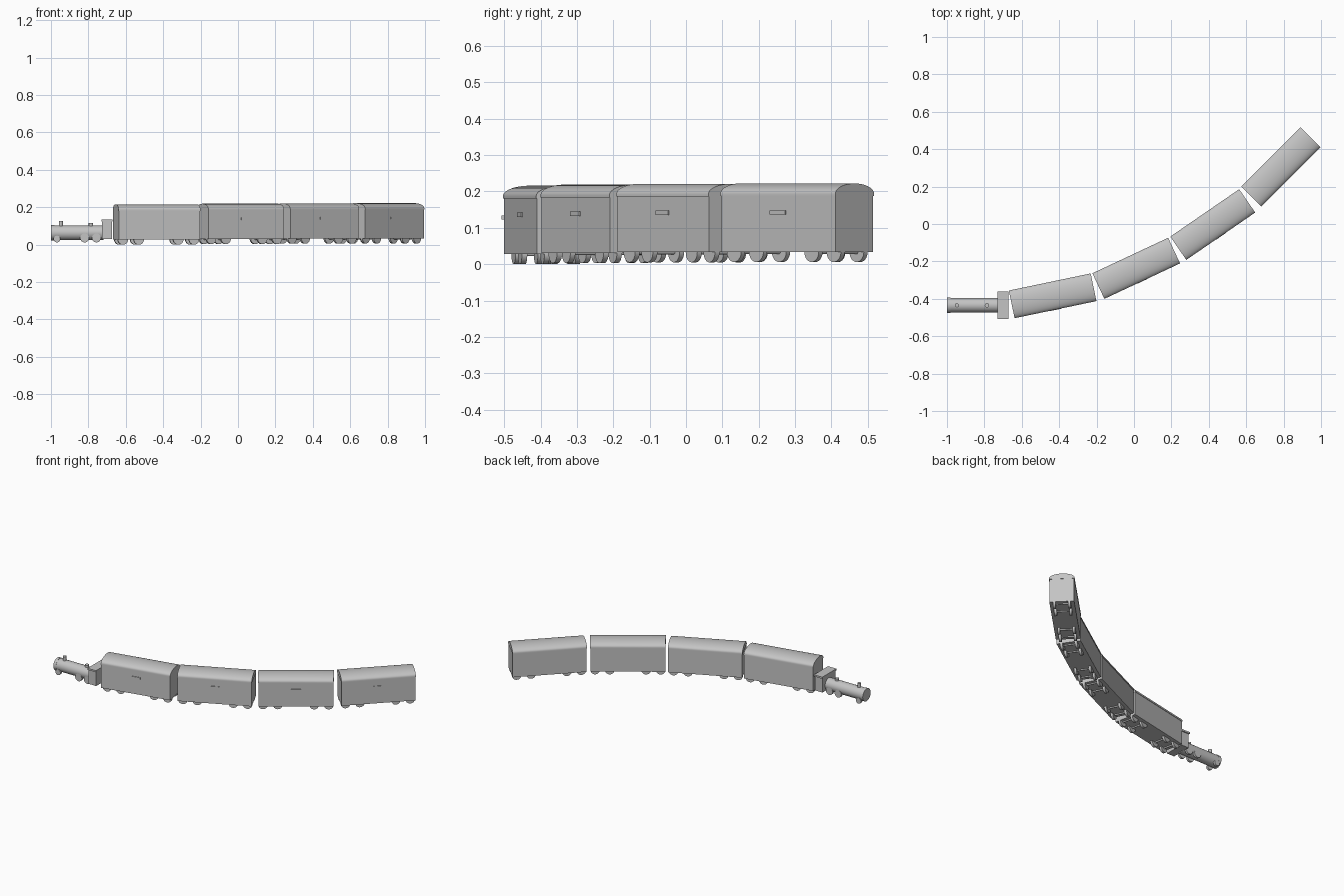
import bpy, bmesh, math
from mathutils import Matrix, Vector

if "Cube" in bpy.data.objects:
    bpy.data.objects.remove(bpy.data.objects["Cube"])

grey = bpy.data.materials.new("plain_grey")
grey.diffuse_color = (0.55, 0.55, 0.55, 1)
grey.use_nodes = True
grey.node_tree.nodes["Principled BSDF"].inputs["Base Color"].default_value = grey.diffuse_color


def finish(name, bm, matrix):
    bmesh.ops.recalc_face_normals(bm, faces=bm.faces)
    mesh = bpy.data.meshes.new(name)
    bm.to_mesh(mesh)
    bm.free()
    mesh.materials.append(grey)
    ob = bpy.data.objects.new(name, mesh)
    bpy.context.collection.objects.link(ob)
    ob.matrix_world = matrix
    bpy.ops.object.select_all(action='DESELECT')
    ob.select_set(True)
    bpy.context.view_layer.objects.active = ob
    bpy.ops.object.shade_smooth_by_angle(angle=math.radians(35))
    return ob


def box(name, lo, hi, matrix):
    lo, hi = Vector(lo), Vector(hi)
    bm = bmesh.new()
    m = Matrix.Translation((lo + hi) / 2) @ Matrix.Diagonal((*(hi - lo), 1))
    bmesh.ops.create_cube(bm, size=1, matrix=m)
    return finish(name, bm, matrix)


def cylinder(name, centre, axis, radius, length, matrix, sides=32):
    bm = bmesh.new()
    turn = Vector((0, 0, 1)).rotation_difference(Vector(axis)).to_matrix().to_4x4()
    bmesh.ops.create_cone(bm, cap_ends=True, segments=sides, radius1=radius,
                          radius2=radius, depth=length,
                          matrix=Matrix.Translation(centre) @ turn)
    return finish(name, bm, matrix)


def extrude_x(name, profile, x0, x1, matrix):
    bm = bmesh.new()
    face = bm.faces.new([bm.verts.new((x0, y, z)) for y, z in profile])
    new = bmesh.ops.extrude_face_region(bm, geom=[face])["geom"]
    verts = [g for g in new if isinstance(g, bmesh.types.BMVert)]
    bmesh.ops.translate(bm, verts=verts, vec=(x1 - x0, 0, 0))
    return finish(name, bm, matrix)


# Arched cross-sections shared by the carriages
def arch(half, base, spring, rise, steps=20):
    pts = [(half * math.cos(math.pi * i / steps),
            spring + rise * math.sin(math.pi * i / steps)) for i in range(steps + 1)]
    return [(half, base)] + pts + [(-half, base)]


# Carriages along the curve: x, y, z lift, heading in degrees
cars = [(-0.435, -0.384, 0.000, 11.8), (0.012, -0.237, 0.003, 25.1),
        (0.421, -0.003, 0.005, 34.5), (0.785, 0.306, 0.006, 45.0)]
for n, (x, y, z, deg) in enumerate(cars, 1):
    m = Matrix.Translation((x, y, z)) @ Matrix.Rotation(math.radians(deg), 4, 'Z')
    box(f"carriage_{n}_body", (-0.222, -0.073, 0.028), (0.222, 0.073, 0.186), m)
    extrude_x(f"carriage_{n}_roof", arch(0.0755, 0.181, 0.187, 0.029), -0.2235, 0.2235, m)
    box(f"carriage_{n}_side_plate", (-0.03, -0.077, 0.130), (0.03, -0.072, 0.142), m)
    for k, t in enumerate((-0.2, -0.111, 0.111, 0.2), 1):
        cylinder(f"carriage_{n}_axle_{k}", (t * 0.97, 0, 0.028), (0, 1, 0), 0.006, 0.09, m, 12)
        for side, w in (("near", -0.0445), ("far", 0.0445)):
            cylinder(f"carriage_{n}_{side}_wheel_{k}", (t * 0.97, w, 0.028), (0, 1, 0),
                     0.028, 0.015, m)

# Locomotive
m = Matrix.Translation((0, -0.4345, 0))
cylinder("boiler", (-0.855, 0, 0.063), (1, 0, 0), 0.039, 0.27, m)
cylinder("boiler_front_ring", (-0.991, 0, 0.063), (1, 0, 0), 0.041, 0.018, m)
cylinder("chimney", (-0.947, 0, 0.11), (0, 0, 1), 0.011, 0.034, m, 20)
cylinder("steam_dome", (-0.786, 0, 0.102), (0, 0, 1), 0.012, 0.026, m, 20)
box("cab", (-0.727, -0.066, 0.03), (-0.673, 0.066, 0.126), m)
box("cab_roof", (-0.731, -0.073, 0.123), (-0.670, 0.073, 0.134), m)
for k, (x, r) in enumerate(((-0.968, 0.018), (-0.82, 0.024), (-0.757, 0.024)), 1):
    for side, w in (("near", -0.032), ("far", 0.032)):
        cylinder(f"engine_{side}_wheel_{k}", (x, w, 0.012 + r), (0, 1, 0), r, 0.014, m)
